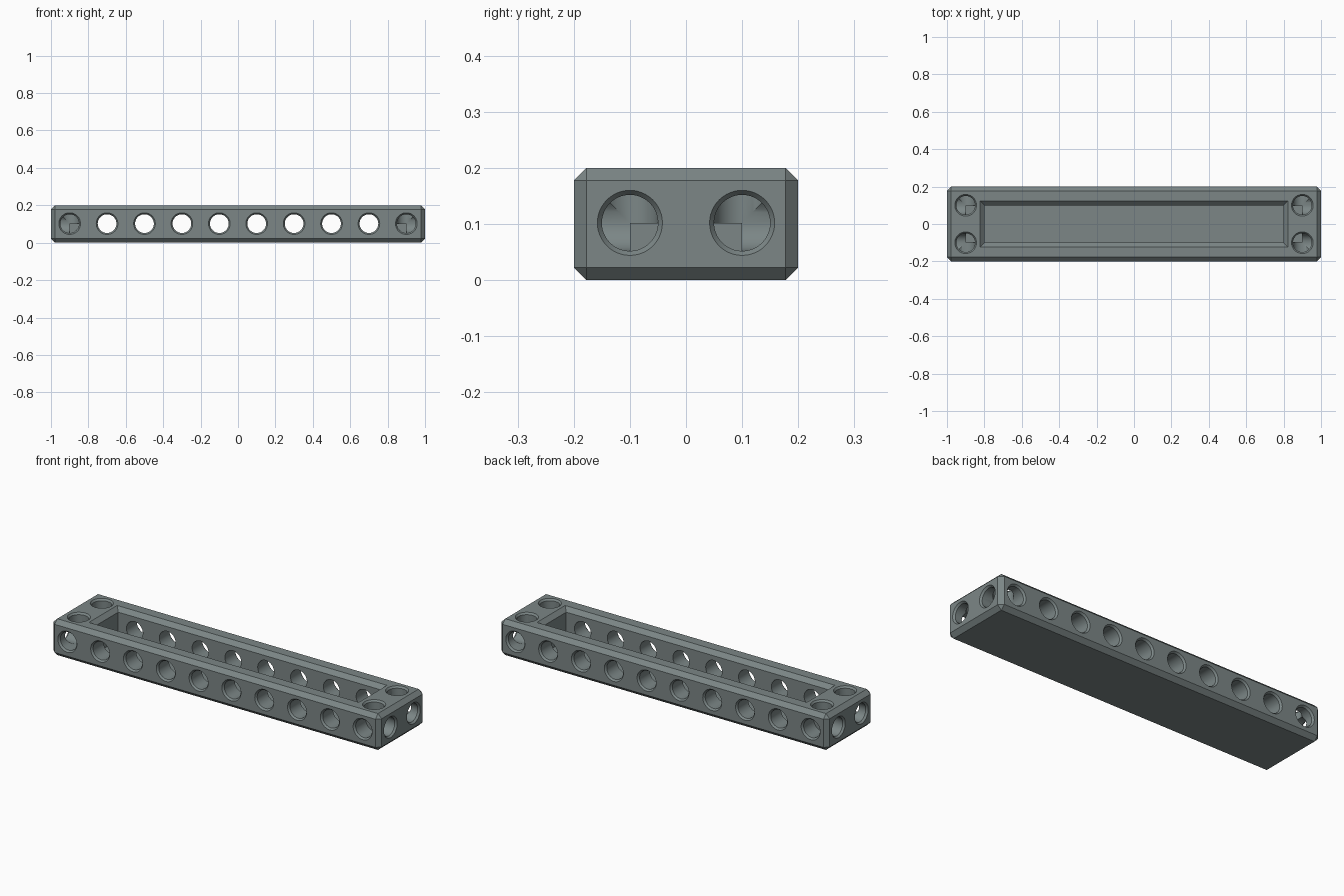
import bpy, bmesh, math
from mathutils import Matrix, Vector

if "Cube" in bpy.data.objects:
    bpy.data.objects.remove(bpy.data.objects["Cube"])

H, EDGE = 0.2, 0.0225          # body height and chamfer width
R, R_RIM, RIM = 0.05, 0.058, 0.01  # bore radius, countersink radius and depth
ZC = 0.102                     # height of the bore axes


def make_object(name, bm):
    bmesh.ops.recalc_face_normals(bm, faces=bm.faces)
    mesh = bpy.data.meshes.new(name)
    bm.to_mesh(mesh)
    bm.free()
    obj = bpy.data.objects.new(name, mesh)
    bpy.context.collection.objects.link(obj)
    return obj


def add_bore(bm, mouth, inward, depth, sides=48):
    """Countersunk bore revolved about its axis, starting at the surface."""
    turn = Matrix.Translation(mouth) @ Vector(inward).to_track_quat('Z', 'Y').to_matrix().to_4x4()
    rings = []
    for r, d in ((R_RIM, -0.03), (R_RIM, 0), (R, RIM), (R, depth)):
        rings.append([bm.verts.new(turn @ Vector((r * math.cos(a), r * math.sin(a), d)))
                      for a in (2 * math.pi * i / sides for i in range(sides))])
    for lo, hi in zip(rings, rings[1:]):
        for i in range(sides):
            j = (i + 1) % sides
            bm.faces.new((lo[i], lo[j], hi[j], hi[i]))
    bm.faces.new(rings[0][::-1])
    bm.faces.new(rings[-1])


# chamfered bar
bm = bmesh.new()
bmesh.ops.create_cube(bm, size=1, matrix=Matrix.Translation((0, 0, H / 2)) @ Matrix.Diagonal((2, 0.4, H, 1)))
bmesh.ops.bevel(bm, geom=bm.edges[:], offset=EDGE, segments=1, affect='EDGES')
body = make_object("beam_body", bm)

# pocket with a chamfered mouth
bm = bmesh.new()
loops = []
for z, grow in ((0.025, 0), (H - EDGE, 0), (H, EDGE), (H + 0.05, EDGE)):
    x, y = 0.8 + grow, 0.1 + grow
    loops.append([bm.verts.new((sx * x, sy * y, z)) for sx, sy in ((-1, -1), (1, -1), (1, 1), (-1, 1))])
for lo, hi in zip(loops, loops[1:]):
    for i in range(4):
        j = (i + 1) % 4
        bm.faces.new((lo[i], lo[j], hi[j], hi[i]))
bm.faces.new(loops[0][::-1])
bm.faces.new(loops[-1])
cutters = [make_object("pocket_cutter", bm)]

# bores through the long sides; the outermost ones stop at the corner centre
bm = bmesh.new()
for s in (-1, 1):
    for i in range(10):
        x = -0.9 + 0.2 * i
        add_bore(bm, (x, s * 0.2, ZC), (0, -s, 0), 0.1 if i in (0, 9) else 0.12)
cutters.append(make_object("side_bore_cutter", bm))

# blind bores in the ends and in the top corners
ends, tops = bmesh.new(), bmesh.new()
for sx in (-1, 1):
    for sy in (-1, 1):
        add_bore(ends, (sx, sy * 0.1, ZC), (-sx, 0, 0), 0.1)
        add_bore(tops, (sx * 0.9, sy * 0.1, H), (0, 0, -1), H - ZC)
cutters.append(make_object("end_bore_cutter", ends))
cutters.append(make_object("top_bore_cutter", tops))

# cut everything out and bake the result
for cutter in cutters:
    cutter.hide_render = True
    mod = body.modifiers.new(cutter.name, 'BOOLEAN')
    mod.operation, mod.solver, mod.object = 'DIFFERENCE', 'EXACT', cutter
bpy.context.view_layer.update()
baked = bpy.data.meshes.new_from_object(body.evaluated_get(bpy.context.evaluated_depsgraph_get()))
body.modifiers.clear()
body.data = baked
for cutter in cutters:
    bpy.data.objects.remove(cutter)

# colour and shading
grey = bpy.data.materials.new("slate_grey")
grey.diffuse_color = (0.2, 0.24, 0.24, 1)
grey.use_nodes = True
grey.node_tree.nodes["Principled BSDF"].inputs["Base Color"].default_value = grey.diffuse_color
body.data.materials.clear()
body.data.materials.append(grey)
bpy.context.view_layer.objects.active = body
body.select_set(True)
bpy.ops.object.shade_smooth_by_angle(angle=math.radians(30))
